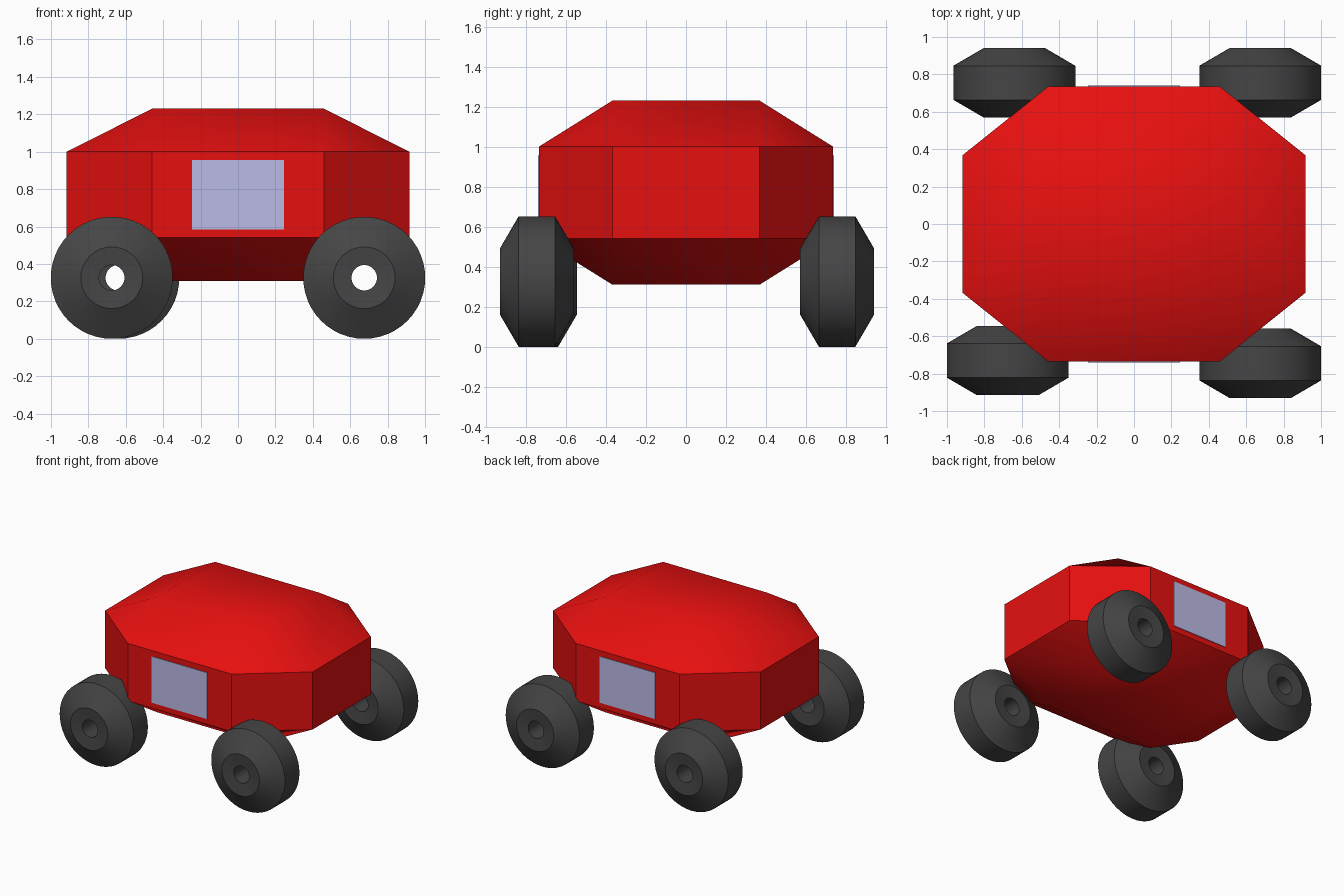
import bpy
import bmesh
import math
from mathutils import Matrix, Vector

cube = bpy.data.objects.get("Cube")
if cube:
    bpy.data.objects.remove(cube, do_unlink=True)


def material(name, rgb):
    mat = bpy.data.materials.new(name)
    mat.use_nodes = True
    mat.diffuse_color = (*rgb, 1)
    mat.node_tree.nodes["Principled BSDF"].inputs["Base Color"].default_value = (*rgb, 1)
    return mat


RED = material("body red", (0.8, 0.005, 0.005))
RUBBER = material("dark rubber", (0.06, 0.06, 0.06))
GLASS = material("window lilac", (0.5, 0.5, 0.8))


def finish(bm, name, mat, location=(0, 0, 0), smooth=None):
    bmesh.ops.recalc_face_normals(bm, faces=bm.faces[:])
    mesh = bpy.data.meshes.new(name)
    bm.to_mesh(mesh)
    bm.free()
    mesh.materials.append(mat)
    obj = bpy.data.objects.new(name, mesh)
    obj.location = location
    bpy.context.collection.objects.link(obj)
    if smooth:
        bpy.ops.object.select_all(action="DESELECT")
        obj.select_set(True)
        bpy.context.view_layer.objects.active = obj
        bpy.ops.object.shade_smooth_by_angle(angle=math.radians(smooth))
    return obj


# Body: octagonal belt tapering to a rectangular roof and floor
HX, HY = 0.917, 0.735
bm = bmesh.new()
for sx in (-1, 1):
    for sy in (-1, 1):
        for z in (0.31, 1.23):
            bm.verts.new((sx * HX / 2, sy * HY / 2, z))
        for z in (0.54, 1.0):
            bm.verts.new((sx * HX, sy * HY / 2, z))
            bm.verts.new((sx * HX / 2, sy * HY, z))
bmesh.ops.convex_hull(bm, input=bm.verts[:])
bmesh.ops.dissolve_limit(bm, angle_limit=math.radians(1),
                         verts=bm.verts[:], edges=bm.edges[:])
finish(bm, "body", RED, smooth=30)

# Windows: thin plates at the front and the back
for name, side in (("front_window", -1), ("back_window", 1)):
    bm = bmesh.new()
    bmesh.ops.create_cube(bm, size=1, matrix=Matrix.Diagonal((0.49, 0.009, 0.37, 1)))
    finish(bm, name, GLASS, (0, side * (HY + 0.0005), 0.77))


# Wheels: bevelled ring with a hole through the hub, turned about the y axis
PROFILE = [(0.068, -0.175), (0.165, -0.185), (0.326, -0.091),
           (0.326, 0.091), (0.165, 0.185), (0.068, 0.175)]


def wheel(name, x, y):
    bm = bmesh.new()
    verts = [bm.verts.new((r, d, 0)) for r, d in PROFILE]
    edges = [bm.edges.new((a, b)) for a, b in zip(verts, verts[1:] + verts[:1])]
    bmesh.ops.spin(bm, geom=verts + edges, cent=Vector(), axis=(0, 1, 0),
                   angle=math.tau, steps=48)
    bmesh.ops.remove_doubles(bm, verts=bm.verts[:], dist=0.0005)
    finish(bm, name, RUBBER, (x, y, 0.326), smooth=29)


wheel("front_right_wheel", -0.675, -0.73)
wheel("front_left_wheel", 0.675, -0.745)
wheel("back_right_wheel", -0.64, 0.755)
wheel("back_left_wheel", 0.675, 0.755)
